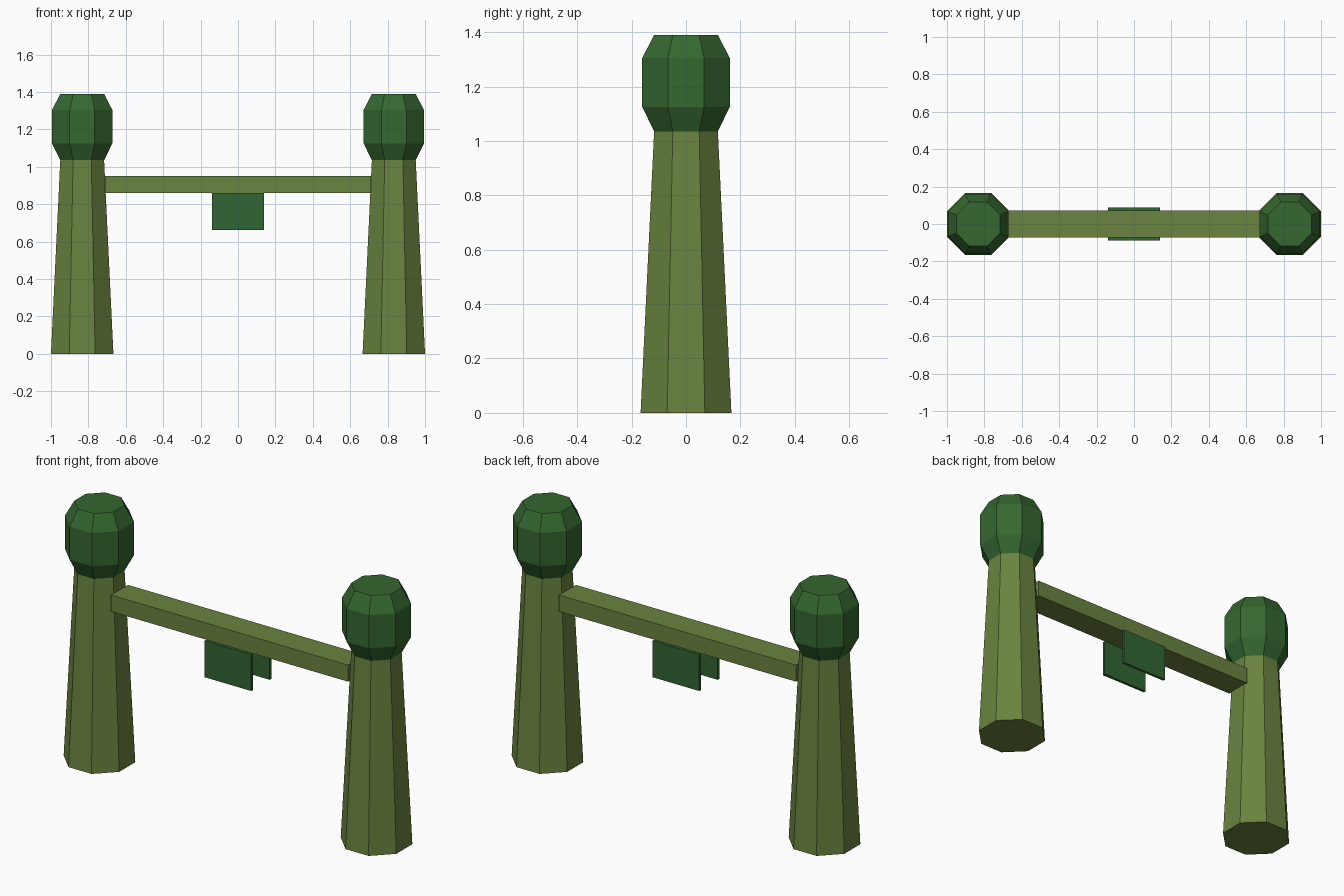
import bpy, bmesh, math

cube = bpy.data.objects.get("Cube")
if cube:
    bpy.data.objects.remove(cube, do_unlink=True)


def make_material(name, rgb):
    mat = bpy.data.materials.new(name)
    mat.use_nodes = True
    mat.diffuse_color = (*rgb, 1)
    mat.node_tree.nodes["Principled BSDF"].inputs["Base Color"].default_value = (*rgb, 1)
    return mat


olive = make_material("olive_green", (0.145, 0.23, 0.05))
dark = make_material("dark_green", (0.035, 0.135, 0.029))
leaf = make_material("sign_green", (0.031, 0.132, 0.034))


def finish(bm, name, mat):
    bmesh.ops.recalc_face_normals(bm, faces=bm.faces[:])
    mesh = bpy.data.meshes.new(name)
    bm.to_mesh(mesh)
    bm.free()
    mesh.materials.append(mat)
    obj = bpy.data.objects.new(name, mesh)
    bpy.context.collection.objects.link(obj)
    return obj


def octagon_stack(name, x, profile, mat):
    """Stack of octagonal rings; profile holds (flat-side radius, z)."""
    bm = bmesh.new()
    rings = []
    for apothem, z in profile:
        r = apothem / math.cos(math.pi / 8)
        angles = [(i + 0.5) * math.pi / 4 for i in range(8)]
        rings.append([bm.verts.new((x + r * math.cos(a), r * math.sin(a), z)) for a in angles])
    for low, high in zip(rings, rings[1:]):
        for i in range(8):
            j = (i + 1) % 8
            bm.faces.new((low[i], low[j], high[j], high[i]))
    bm.faces.new(rings[0])
    bm.faces.new(rings[-1])
    return finish(bm, name, mat)


def box(name, low, high, mat):
    bm = bmesh.new()
    bmesh.ops.create_cube(bm, size=1)
    for v in bm.verts:
        v.co = [(a + b) / 2 + c * (b - a) for a, b, c in zip(low, high, v.co)]
    return finish(bm, name, mat)


# Tapered posts with faceted caps
for side, s in (("left", 1), ("right", -1)):
    x = s * 0.833
    octagon_stack(side + "_post", x, [(0.167, 0), (0.117, 1.04)], olive)
    octagon_stack(side + "_cap", x,
                  [(0.117, 1.035), (0.161, 1.125), (0.161, 1.305), (0.117, 1.39)], dark)

# Crossbeam between the posts
box("crossbeam", (-0.712, -0.072, 0.86), (0.712, 0.072, 0.95), olive)

# Hanging sign plates under both edges of the beam
for side, s in (("front", -1), ("back", 1)):
    ys = sorted((s * 0.072, s * 0.087))
    box(side + "_sign", (-0.14, ys[0], 0.662), (0.14, ys[1], 0.86), leaf)
